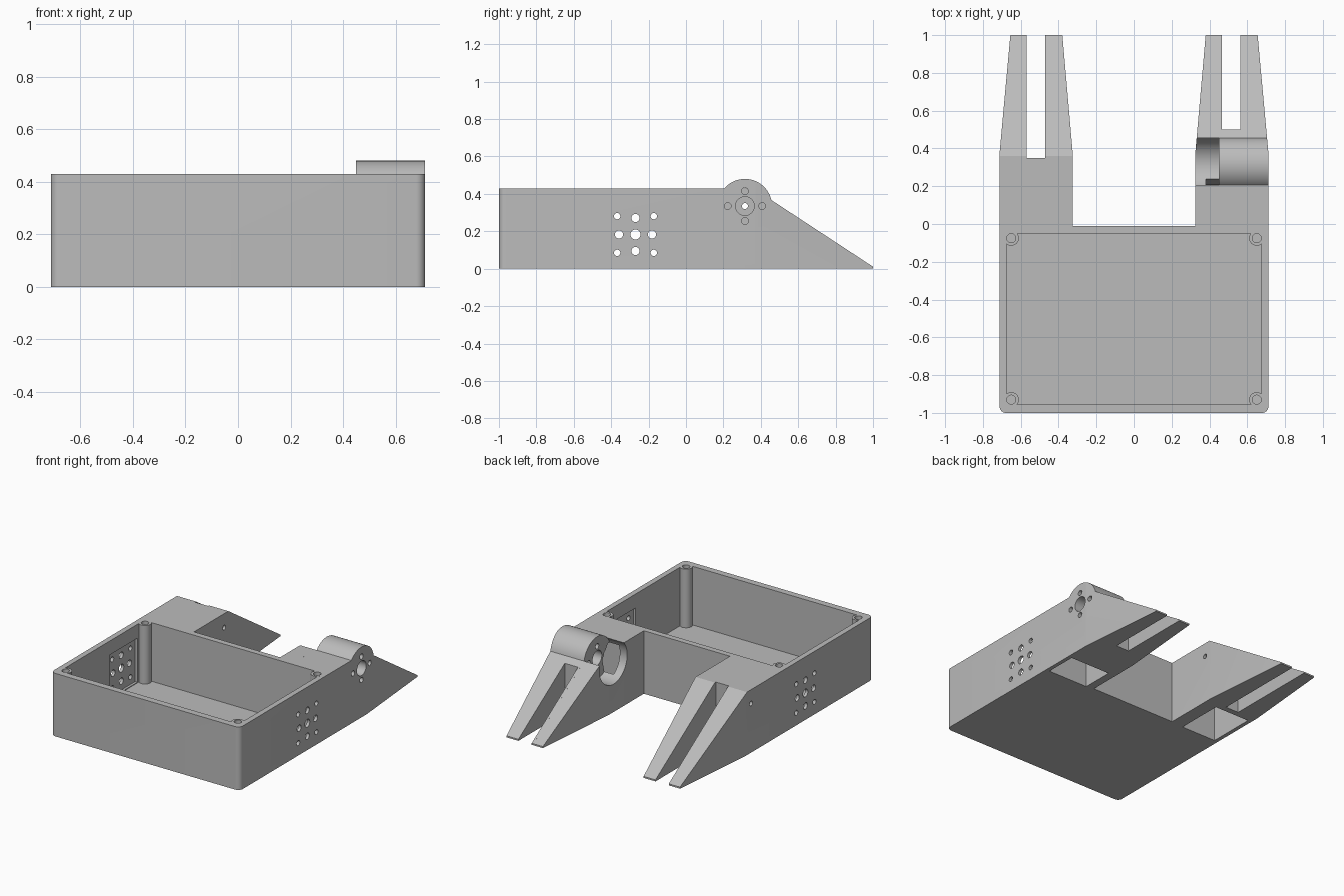
import bpy, bmesh
from math import cos, sin, pi, radians
from mathutils import Vector

if "Cube" in bpy.data.objects:
    bpy.data.objects.remove(bpy.data.objects["Cube"])

grey = bpy.data.materials.new("mid grey")
grey.use_nodes = True
grey.diffuse_color = (0.5, 0.5, 0.5, 1)
grey.node_tree.nodes["Principled BSDF"].inputs["Base Color"].default_value = (0.5, 0.5, 0.5, 1)

HALF, TOP, WALL = 0.7125, 0.43, 0.675
AXLE_Y, AXLE_Z, BOSS_R = 0.315, 0.335, 0.145


def prism(name, points, axis, lo, hi):
    """Extrude a 2D outline along x (points are y, z) or z (points are x, y)."""
    place = (lambda p, t: Vector((t, *p))) if axis == "x" else (lambda p, t: Vector((*p, t)))
    bm = bmesh.new()
    face = bm.faces.new([bm.verts.new(place(p, lo)) for p in points])
    top = bmesh.ops.extrude_face_region(bm, geom=[face])["geom"]
    shift = place((0, 0), hi - lo)
    bmesh.ops.translate(bm, vec=shift, verts=[v for v in top if isinstance(v, bmesh.types.BMVert)])
    bmesh.ops.recalc_face_normals(bm, faces=bm.faces)
    mesh = bpy.data.meshes.new(name)
    bm.to_mesh(mesh)
    bm.free()
    obj = bpy.data.objects.new(name, mesh)
    bpy.context.scene.collection.objects.link(obj)
    return obj


def arc(cx, cy, r, start, end, n):
    angles = [radians(start + (end - start) * i / n) for i in range(n + 1)]
    return [(cx + r * cos(a), cy + r * sin(a)) for a in angles]


def circle(cx, cy, r, n=32):
    return arc(cx, cy, r, 0, 360, n)[:-1]


def rect(x0, x1, y0, y1):
    return [(x0, y0), (x1, y0), (x1, y1), (x0, y1)]


def combine(points, axis, lo, hi, operation="DIFFERENCE"):
    """Cut a prism from the chassis, or add one to it."""
    tool = prism("tool", points, axis, lo, hi)
    mod = chassis.modifiers.new("boolean", "BOOLEAN")
    mod.operation, mod.solver, mod.object = operation, "EXACT", tool
    bpy.context.view_layer.update()
    deps = bpy.context.evaluated_depsgraph_get()
    mesh = bpy.data.meshes.new_from_object(chassis.evaluated_get(deps))
    chassis.modifiers.clear()
    chassis.data = mesh
    bpy.data.objects.remove(tool)


# Plan outline: rounded front, two tapering forked arms
def fork(side, slot_in, slot_out, slot_y):
    pts = [(0.325, -0.01), (0.325, 0.37), (0.38, 1), (slot_in, 1), (slot_in, slot_y),
           (slot_out, slot_y), (slot_out, 1), (0.655, 1), (HALF, 0.37)]
    return [(side * x, y) for x, y in pts]


plan = arc(-HALF + 0.035, -0.965, 0.035, 180, 270, 8)
plan += arc(HALF - 0.035, -0.965, 0.035, 270, 360, 8)
plan += fork(1, 0.465, 0.565, 0.5)[::-1] + fork(-1, 0.47, 0.57, 0.35)
chassis = prism("chassis", plan, "z", 0, 0.6)

# Trim the top: flat deck, sloped arms, round boss on the left arm
sky = [(1.1, -0.055), (1.1, 0.8), (-1.1, 0.8), (-1.1, TOP)]
combine(sky + [(0.36, TOP)], "x", -1, 0.45)
combine(sky + arc(AXLE_Y, AXLE_Z, BOSS_R, 139.1, 12.8, 32), "x", 0.44, 1)

# Open tray with screw posts in the corners
combine(rect(-WALL, WALL, -0.955, -0.05), "z", 0.03, 0.7)
posts = [(sx * 0.65, y) for sx in (-1, 1) for y in (-0.93, -0.075)]
for x, y in posts:
    combine(circle(x, y, 0.04, 24), "z", 0.01, TOP, "UNION")
for x, y in posts:
    combine(circle(x, y, 0.024, 24), "z", 0.25, 0.7)

# Mounting recesses and nine-hole patterns in both side walls
for lo, hi in ((-0.692, -0.6), (0.6, 0.692)):
    combine(rect(-0.42, -0.12, 0.035, 0.335), "x", lo, hi)
for i in (-1, 0, 1):
    for j in (-1, 0, 1):
        reach, radius = ((0, 0.027), (0.088, 0.022), (0.098, 0.017))[abs(i) + abs(j)]
        combine(circle(-0.27 + i * reach, 0.183 + j * reach, radius, 20), "x", -1, 1)

# Pockets under the arms
combine(rect(-0.02, 0.31, -0.1, 0.39), "x", -0.685, -0.42)
combine([(-0.02, -0.1), (0.19, -0.1), (0.21, 0.1), (0.26, 0.3), (0.2, 0.39), (-0.02, 0.39)],
        "x", 0.38, 0.685)

# Round recess beside the boss, axle holes and bolt circle
combine(circle(AXLE_Y, AXLE_Z, BOSS_R, 64), "x", 0.2, 0.45)
combine(circle(AXLE_Y, AXLE_Z, 0.05), "x", 0.4, 1)
combine(circle(AXLE_Y, AXLE_Z, 0.016, 20), "x", -1, -0.2)
for k in range(4):
    a = k * pi / 2
    combine(circle(AXLE_Y + 0.092 * cos(a), AXLE_Z + 0.08 * sin(a), 0.018, 20), "x", 0.4, 1)

chassis.data.name = "chassis"
chassis.data.materials.clear()
chassis.data.materials.append(grey)
for face in chassis.data.polygons:
    face.material_index = 0
bpy.context.view_layer.objects.active = chassis
chassis.select_set(True)
bpy.ops.object.shade_smooth_by_angle(angle=radians(30))
